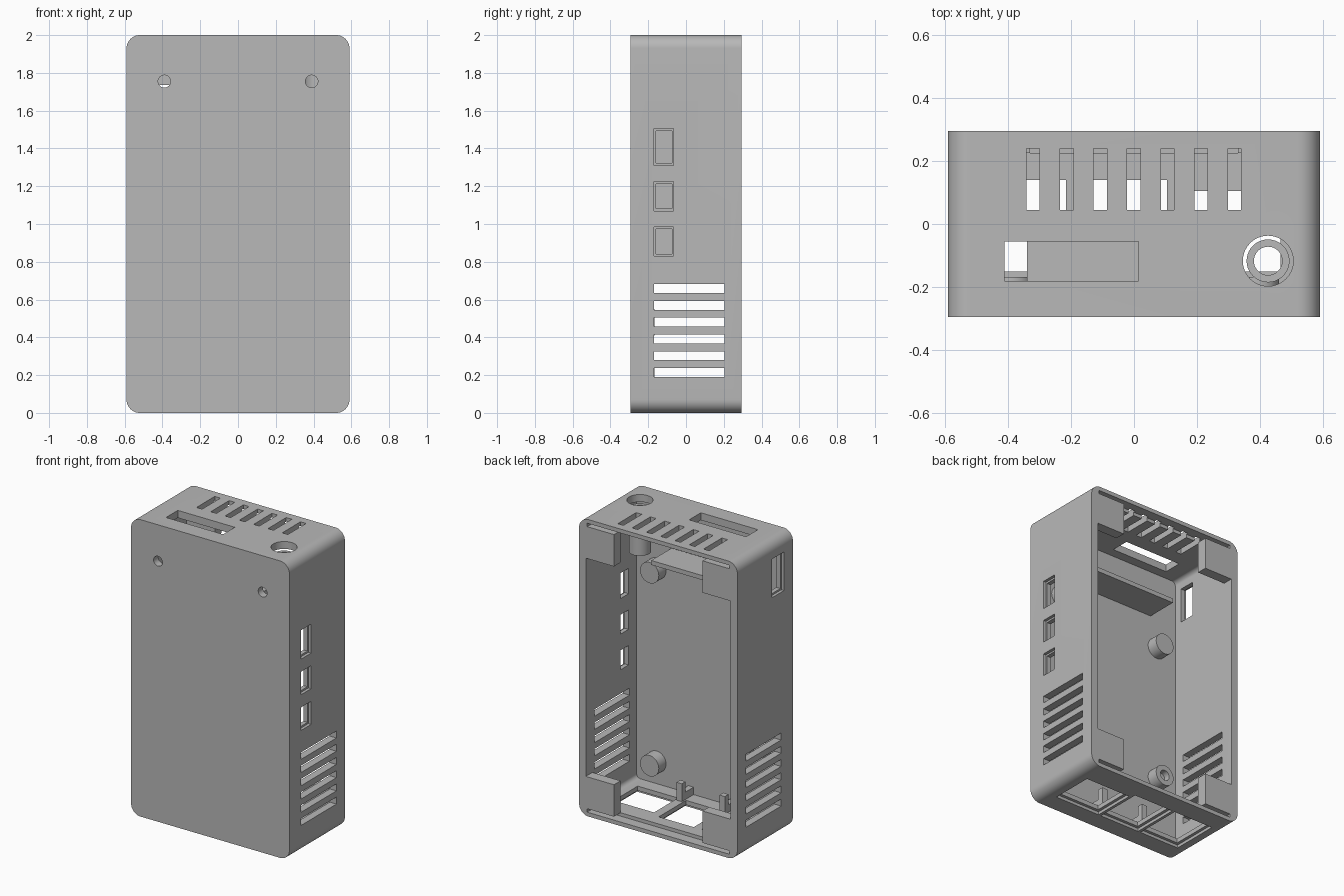
import bpy, bmesh, math
from mathutils import Matrix

if "Cube" in bpy.data.objects:
    bpy.data.objects.remove(bpy.data.objects["Cube"], do_unlink=True)

grey = bpy.data.materials.new("plain_grey")
grey.use_nodes = True
COLOUR = (0.48, 0.48, 0.48, 1)
grey.diffuse_color = COLOUR
grey.node_tree.nodes["Principled BSDF"].inputs["Base Color"].default_value = COLOUR


def make(name, bm):
    bmesh.ops.recalc_face_normals(bm, faces=bm.faces)
    mesh = bpy.data.meshes.new(name)
    bm.to_mesh(mesh)
    bm.free()
    mesh.materials.append(grey)
    ob = bpy.data.objects.new(name, mesh)
    bpy.context.collection.objects.link(ob)
    return ob


def box(name, x, y, z, radius=0):
    """Box from (min, max) pairs; radius rounds the edges running along y."""
    bm = bmesh.new()
    bmesh.ops.create_cube(bm, size=1)
    for v in bm.verts:
        v.co = [lo + (c + 0.5) * (hi - lo) for c, (lo, hi) in zip(v.co, (x, y, z))]
    if radius:
        edges = [e for e in bm.edges if abs(e.verts[0].co.y - e.verts[1].co.y) > 0.01]
        bmesh.ops.bevel(bm, geom=edges, offset=radius, segments=10,
                        profile=0.5, affect='EDGES')
    return make(name, bm)


def rod(name, centre, r, length, axis='Z'):
    bm = bmesh.new()
    bmesh.ops.create_cone(bm, cap_ends=True, segments=40, radius1=r, radius2=r, depth=length)
    if axis == 'Y':
        bmesh.ops.rotate(bm, verts=bm.verts, matrix=Matrix.Rotation(math.pi / 2, 3, 'X'))
    bmesh.ops.translate(bm, verts=bm.verts, vec=centre)
    return make(name, bm)


def cut(target, cutter):
    mod = target.modifiers.new("cut", 'BOOLEAN')
    mod.operation = 'DIFFERENCE'
    mod.solver = 'EXACT'
    mod.object = cutter
    bpy.context.view_layer.objects.active = target
    bpy.ops.object.modifier_apply(modifier=mod.name)
    bpy.data.objects.remove(cutter, do_unlink=True)


def grow(pair, d):
    return (pair[0] - d, pair[1] + d)


def smooth(ob):
    bpy.ops.object.select_all(action='DESELECT')
    ob.select_set(True)
    bpy.context.view_layer.objects.active = ob
    bpy.ops.object.shade_smooth_by_angle(angle=math.radians(30))


W, D, T = 0.59, 0.295, 0.05

# Case body, hollow and open at the back
case = box("case_shell", (-W, W), (-D, D), (0, 2), 0.07)
cut(case, box("cavity", (-W + T, W - T), (-D + T, D + 0.1), (T, 2 - T), 0.03))

# Cooling slots on both sides
for i in range(6):
    z = 0.19 + 0.089 * i
    cut(case, box("side_vent", (-1, 1), (-0.17, 0.205), (z, z + 0.047)))

# Cooling slots on the top
for i in range(7):
    x = -0.32 + 0.1065 * i
    cut(case, box("top_vent", (x - 0.021, x + 0.021), (0.045, 0.24), (1.9, 2.1)))

# Side ports, each with a shallow outer recess
for side, y, z in ((1, (-0.17, -0.065), (1.31, 1.505)),
                   (1, (-0.17, -0.065), (1.07, 1.225)),
                   (1, (-0.17, -0.065), (0.83, 0.985)),
                   (-1, (-0.20, -0.07), (1.63, 1.89))):
    cut(case, box("port_recess", sorted((side * 0.57, side * 0.7)), y, z))
    cut(case, box("port", sorted((side * 0.5, side * 0.7)), grow(y, -0.01), grow(z, -0.012)))

# Bottom connector openings with a recessed surround
for x, y in (((-0.475, -0.215), (-0.15, 0.14)),
             ((-0.155, 0.105), (-0.15, 0.14)),
             ((0.165, 0.465), (-0.15, 0.105))):
    cut(case, box("opening_recess", grow(x, 0.02), grow(y, 0.02), (-0.1, 0.02)))
    cut(case, box("opening", x, y, (-0.1, 0.1)))

# Top slot, round socket hole and front screw holes
cut(case, box("top_slot", (-0.41, 0.015), (-0.18, -0.055), (1.9, 2.1)))
cut(case, rod("socket_hole", (0.425, -0.117, 2), 0.08, 0.2))
for x in (-0.39, 0.39):
    cut(case, rod("screw_hole", (x, -0.27, 1.755), 0.033, 0.2, 'Y'))

# Lid grooves along the top and bottom of the back rim
for z in (0.027, 1.945):
    cut(case, box("lid_groove", (-0.53, 0.53), (0.225, 0.4), (z, z + 0.028)))
smooth(case)

# Corner blocks behind the lid
for xn, x in (("left", (0.33, 0.545)), ("right", (-0.545, -0.33))):
    for zn, z in (("lower", (0.05, 0.265)), ("upper", (1.735, 1.95))):
        box(f"{zn}_{xn}_corner_block", x, (0.225, D), z)

# Shelf beneath the top slot
box("slot_shelf", (-0.34, 0.28), (-0.25, -0.03), (1.635, 1.665))

# Socket tube hanging beneath the round hole
tube = rod("socket_tube", (0.425, -0.117, 1.8), 0.068, 0.29)
cut(tube, rod("tube_bore", (0.425, -0.117, 1.8), 0.045, 0.5))
smooth(tube)

# Board standoffs on the inner front wall
for i, (x, z) in enumerate(((0.39, 0.2), (0.39, 1.5), (-0.39, 0.48), (-0.39, 1.42))):
    boss = rod(f"board_standoff_{i + 1}", (x, -0.21, z), 0.07, 0.085, 'Y')
    if i == 2:
        cut(boss, rod("standoff_bore", (x, -0.16, z), 0.035, 0.1, 'Y'))
    smooth(boss)

# Board stops between the bottom openings
for i, x in enumerate((0.135, -0.185)):
    box(f"board_stop_{i + 1}", (x - 0.02, x + 0.02), (-0.16, -0.12), (0.045, 0.17))
    box(f"board_stop_foot_{i + 1}", (x - 0.02, x + 0.02), (-0.25, -0.15), (0.045, 0.1))
